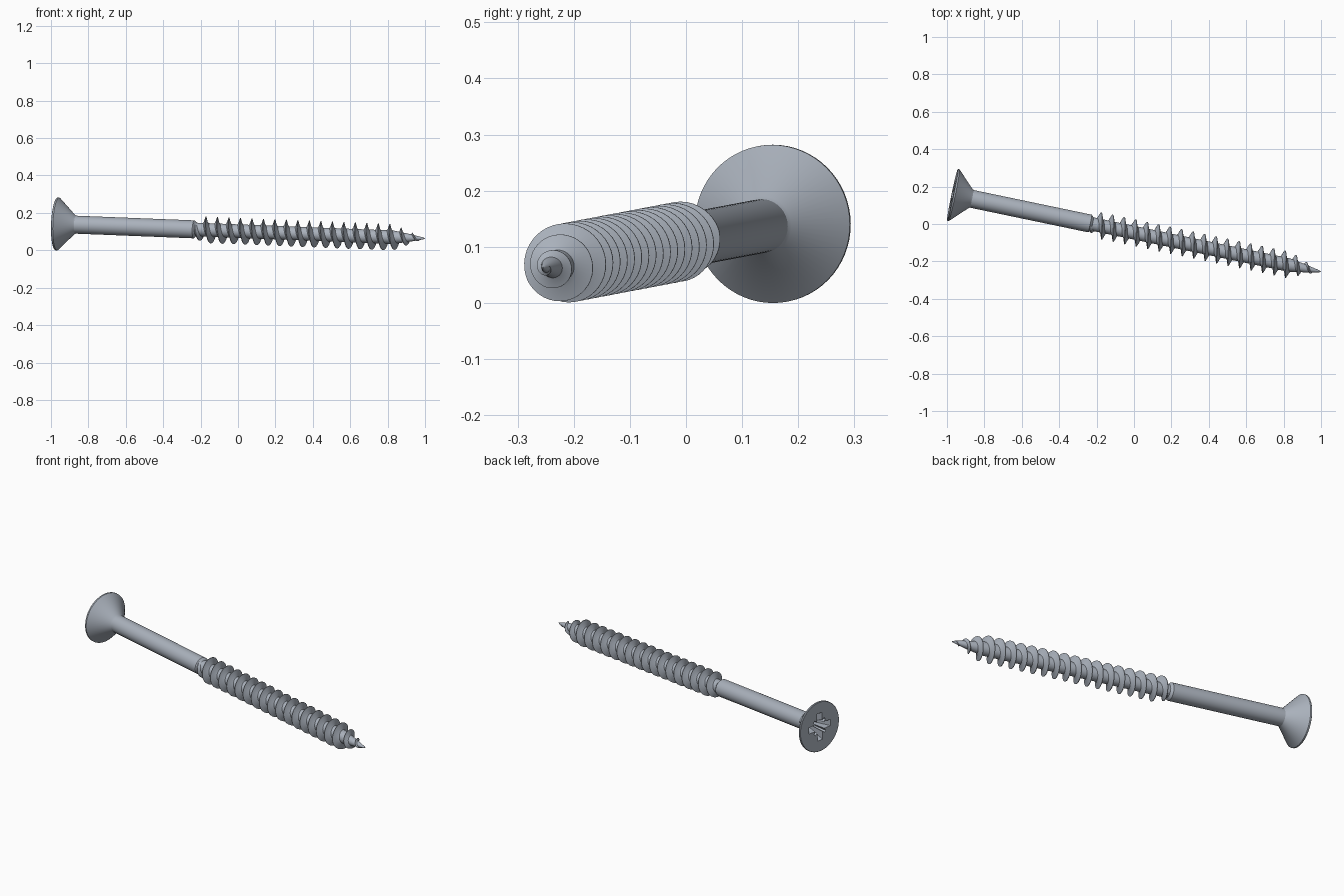
import bpy, bmesh
from math import sin, cos, pi, radians
from mathutils import Matrix, Vector

cube = bpy.data.objects.get("Cube")
if cube:
    bpy.data.objects.remove(cube, do_unlink=True)

steel = bpy.data.materials.new("zinc_steel")
steel.use_nodes = True
color = (0.40, 0.44, 0.50, 1)
steel.diffuse_color = color
steel.node_tree.nodes["Principled BSDF"].inputs["Base Color"].default_value = color

# Screw axis: from the centre of the head face to the point
HEAD, TIP = Vector((-0.971, 0.156, 0.141)), Vector((0.999, -0.255, 0.063))
LENGTH = (TIP - HEAD).length
axis = (TIP - HEAD).normalized()
side = Vector((0, 0, 1)).cross(axis).normalized()
PLACE = Matrix((axis, side, axis.cross(side))).transposed().to_4x4()
PLACE.translation = HEAD

SHANK_END, TAPER, PITCH = 0.752, 1.84, 0.0628
SHANK_R, CORE_R, THREAD_R = 0.048, 0.036, 0.071


def polar(t, r, a):
    """Point at distance t along the axis, angle a measured from the top."""
    return (t, -r * sin(a), r * cos(a))


def loft(name, rings, closed=True):
    """Skin equal-sized rings of points and cap both ends."""
    bm = bmesh.new()
    loops = [[bm.verts.new(p) for p in ring] for ring in rings]
    n = len(loops[0])
    for a, b in zip(loops, loops[1:]):
        for i in range(n):
            j = (i + 1) % n
            bm.faces.new((a[i], a[j], b[j], b[i]))
    bm.faces.new(loops[0])
    bm.faces.new(loops[-1])
    bmesh.ops.recalc_face_normals(bm, faces=bm.faces)
    mesh = bpy.data.meshes.new(name)
    bm.to_mesh(mesh)
    bm.free()
    mesh.materials.append(steel)
    obj = bpy.data.objects.new(name, mesh)
    bpy.context.collection.objects.link(obj)
    obj.matrix_world = PLACE
    return obj


def lathe(name, profile, n=64):
    return loft(name, [[polar(t, r, 2 * pi * i / n) for i in range(n)]
                       for t, r in profile])


def smooth(obj, angle=30):
    bpy.ops.object.select_all(action='DESELECT')
    obj.select_set(True)
    bpy.context.view_layer.objects.active = obj
    bpy.ops.object.shade_smooth_by_angle(angle=radians(angle))


# Countersunk head and plain shank
body = lathe("head_and_shank", [
    (0, 0.139), (0.002, 0.141), (0.010, 0.141), (0.098, 0.053),
    (0.106, SHANK_R), (SHANK_END, SHANK_R), (SHANK_END + 0.015, CORE_R - 0.002)])

# Star-shaped drive recess: four wide wings with four small ribs between
quarter = [(-13, 0.080), (13, 0.080), (30, 0.038), (39, 0.055), (51, 0.055), (60, 0.038)]


def star(t, scale):
    return [polar(t, r * scale, radians(a + 90 * k)) for k in range(4) for a, r in quarter]


cutter = loft("recess_cutter", [star(-0.01, 1.05), star(0.085, 0.5)])
cutter.hide_render = True
cut = body.modifiers.new("recess", 'BOOLEAN')
cut.object, cut.operation, cut.solver = cutter, 'DIFFERENCE', 'EXACT'
bpy.context.view_layer.objects.active = body
bpy.ops.object.modifier_apply(modifier=cut.name)
bpy.data.objects.remove(cutter, do_unlink=True)
smooth(body)

# Threaded core tapering to the point
core = lathe("threaded_core", [
    (SHANK_END - 0.01, CORE_R), (TAPER, CORE_R), (1.93, 0.021),
    (LENGTH - 0.008, 0.005), (LENGTH, 0.001)], 48)
smooth(core)

# Right-hand helical thread, growing from the shank and shrinking to the point
STEPS, START, CREST = 40, 0.752, 0.815
END = LENGTH - 0.02
rings = []
for i in range(int((END - START) / PITCH * STEPS) + 1):
    t = START + i * PITCH / STEPS
    a = 2 * pi * (t - CREST) / PITCH
    fade = min(1, (LENGTH - t) / (LENGTH - TAPER))
    grow = min(1, (t - START) / 0.05)
    root = (CORE_R - 0.003) * fade
    tip = root + (THREAD_R * fade - root) * (0.15 + 0.85 * grow)
    mid = root + (tip - root) * 0.3
    width = 0.4 + 0.6 * fade
    rings.append([polar(t + d * width, r, a) for d, r in (
        (-0.017, root), (-0.010, mid), (-0.0015, tip),
        (0.0015, tip), (0.010, mid), (0.017, root))])
smooth(loft("thread", rings), 40)
